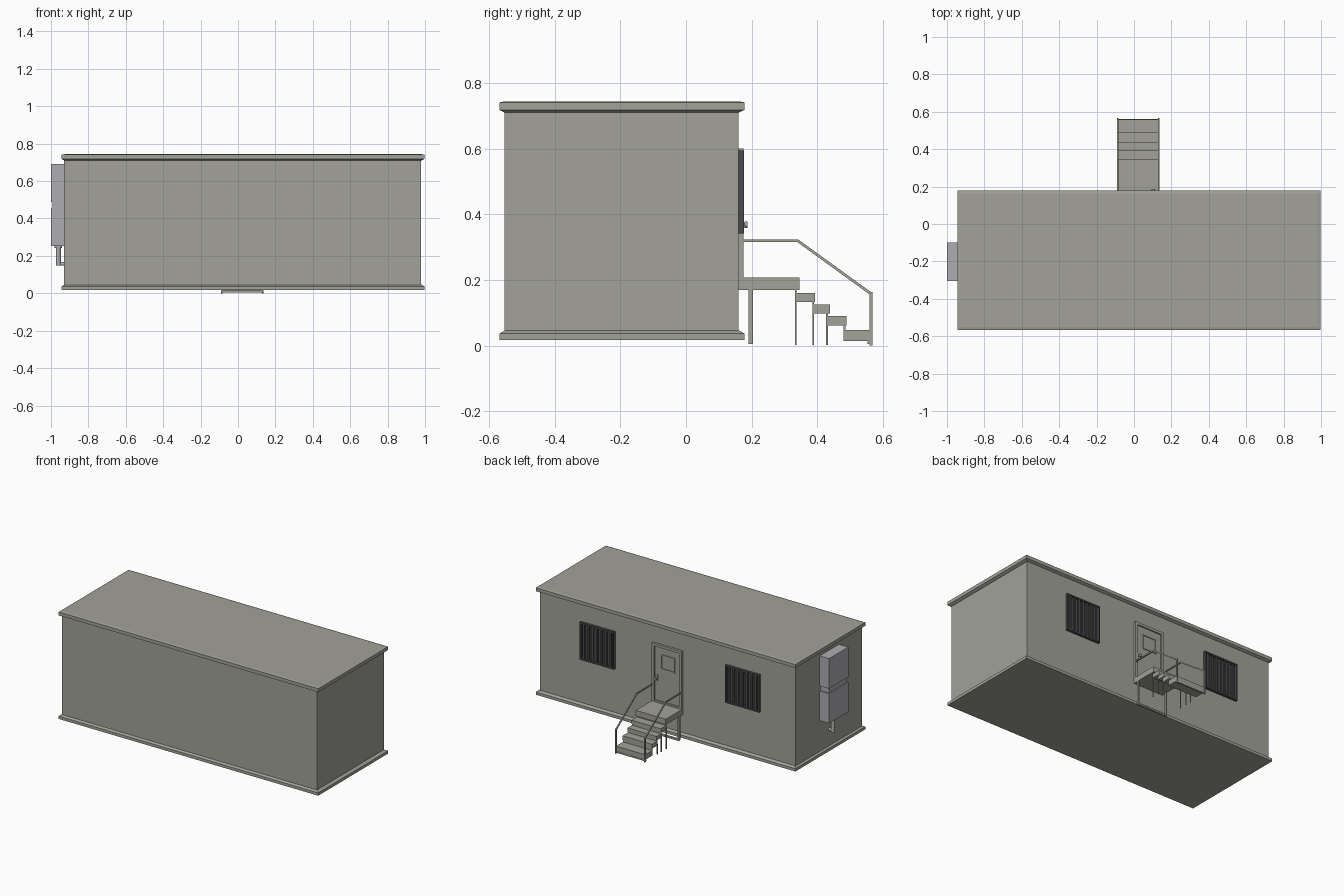
import bpy, bmesh, math
from mathutils import Vector

if "Cube" in bpy.data.objects:
    bpy.data.objects.remove(bpy.data.objects["Cube"])


def material(name, rgb):
    m = bpy.data.materials.new(name)
    m.diffuse_color = (*rgb, 1)
    m.use_nodes = True
    m.node_tree.nodes["Principled BSDF"].inputs["Base Color"].default_value = m.diffuse_color
    return m


WALL = material("warm_grey", (0.36, 0.36, 0.32))
DARK = material("dark_grey", (0.07, 0.07, 0.075))
METAL = material("cool_grey", (0.42, 0.42, 0.44))


def finish(name, bm, mat):
    bmesh.ops.recalc_face_normals(bm, faces=bm.faces)
    me = bpy.data.meshes.new(name)
    bm.to_mesh(me)
    bm.free()
    me.materials.append(mat)
    ob = bpy.data.objects.new(name, me)
    bpy.context.collection.objects.link(ob)
    return ob


def add_box(bm, x, y, z):
    vs = bmesh.ops.create_cube(bm, size=1)["verts"]
    for v in vs:
        v.co = [(a + b) / 2 + c * (b - a) for (a, b), c in zip((x, y, z), v.co)]


def box(name, x, y, z, mat=WALL):
    bm = bmesh.new()
    add_box(bm, x, y, z)
    return finish(name, bm, mat)


def slab(name, x, y, rings):
    """Stacked rectangles, each given as (inset, z)."""
    bm = bmesh.new()
    loops = []
    for d, z in rings:
        a, b, c, e = x[0] + d, x[1] - d, y[0] + d, y[1] - d
        loops.append([bm.verts.new(p) for p in ((a, c, z), (b, c, z), (b, e, z), (a, e, z))])
    for lo, hi in zip(loops, loops[1:]):
        for i in range(4):
            j = (i + 1) % 4
            bm.faces.new((lo[i], lo[j], hi[j], hi[i]))
    bm.faces.new(loops[0][::-1])
    bm.faces.new(loops[-1])
    return finish(name, bm, WALL)


def frame(name, x, y, z, w, mat=WALL):
    bm = bmesh.new()
    add_box(bm, (x[0], x[0] + w), y, z)
    add_box(bm, (x[1] - w, x[1]), y, z)
    add_box(bm, (x[0] + w, x[1] - w), y, (z[1] - w, z[1]))
    add_box(bm, (x[0] + w, x[1] - w), y, (z[0], z[0] + w))
    return finish(name, bm, mat)


def cylinder(name, p, q, r, mat=WALL, sides=12):
    p, q = Vector(p), Vector(q)
    bm = bmesh.new()
    bmesh.ops.create_cone(bm, cap_ends=True, segments=sides, radius1=r, radius2=r, depth=(q - p).length)
    rot = Vector((0, 0, 1)).rotation_difference(q - p).to_matrix().to_4x4()
    bmesh.ops.transform(bm, matrix=rot, verts=bm.verts)
    bmesh.ops.translate(bm, vec=(p + q) / 2, verts=bm.verts)
    return finish(name, bm, mat)


# Cabin shell with chamfered roof and base trims
RX, RY = (-0.943, 0.998), (-0.568, 0.178)
box("walls", (-0.93, 0.978), (-0.553, 0.16), (0.035, 0.725))
slab("base_trim", RX, RY, [(0, 0.018), (0, 0.037), (0.016, 0.046)])
slab("roof", RX, RY, [(0.016, 0.71), (0, 0.718), (0, 0.741), (0.018, 0.744)])

# Door
X0, X1 = -0.09, 0.135
frame("door_frame", (X0, X1), (0.155, 0.175), (0.2, 0.6), 0.018)
box("door_panel", (X0 + 0.018, X1 - 0.018), (0.155, 0.166), (0.2, 0.582))
frame("door_window_frame", (-0.035, 0.07), (0.16, 0.171), (0.435, 0.535), 0.007)
box("door_plate", (0.094, 0.112), (0.16, 0.169), (0.35, 0.39))
cylinder("door_knob_stem", (0.103, 0.165, 0.368), (0.103, 0.18, 0.368), 0.005)
cylinder("door_knob", (0.103, 0.178, 0.368), (0.103, 0.188, 0.368), 0.01)

# Barred windows
for side, cx in (("left", -0.542), ("right", 0.545)):
    x = (cx - 0.128, cx + 0.128)
    frame(side + "_window_frame", x, (0.155, 0.177), (0.342, 0.595), 0.01, DARK)
    box(side + "_window_pane", x, (0.155, 0.162), (0.345, 0.592), DARK)
    bm = bmesh.new()
    for i in range(7):
        bx = cx + (i - 3) * 0.033
        add_box(bm, (bx - 0.007, bx + 0.007), (0.165, 0.175), (0.347, 0.59))
    finish(side + "_window_bars", bm, DARK)

# Landing and steps
SX = (X0 + 0.003, X1 - 0.003)
box("landing", (X0, X1), (0.16, 0.345), (0.17, 0.207))
steps = [(0.332, 0.393, 0.133, 0.16), (0.385, 0.438, 0.098, 0.125),
         (0.427, 0.488, 0.061, 0.091), (0.48, 0.56, 0.014, 0.048)]
for i, (a, b, lo, hi) in enumerate(steps):
    box(f"step_{i + 1}", SX, (a, b), (lo, hi))
    top = steps[i - 1][2] if i else 0.17
    box(f"step_riser_{i + 1}", SX, (a, a + 0.005), (hi - 0.003, top + 0.002))
box("landing_foot_bar", (X0, X1), (0.19, 0.204), (0.005, 0.016))
box("stair_foot_bar", (X0, X1), (0.552, 0.562), (0.005, 0.014))

# Legs, end posts and handrails on both sides
for side, x in (("left", X0 + 0.004), ("right", X1 - 0.004)):
    def post(name, a, b, lo, hi, h=0.003):
        box(f"{side}_{name}", (x - h, x + h), (a, b), (lo, hi))
    post("landing_leg", 0.19, 0.204, 0.008, 0.175, 0.005)
    for i, (a, b, lo, hi) in enumerate(steps[:3]):
        post(f"step_leg_{i + 1}", a, a + 0.005, 0.002, lo + 0.01)
    post("end_post", 0.558, 0.568, 0.0, 0.164, 0.004)
    bm = bmesh.new()
    prof = [(0.16, 0.316), (0.338, 0.316), (0.562, 0.154),
            (0.562, 0.164), (0.341, 0.324), (0.16, 0.324)]
    f = bm.faces.new([bm.verts.new((x - 0.004, a, b)) for a, b in prof])
    ext = bmesh.ops.extrude_face_region(bm, geom=[f])["geom"]
    bmesh.ops.translate(bm, vec=(0.008, 0, 0), verts=[g for g in ext if isinstance(g, bmesh.types.BMVert)])
    finish(side + "_handrail", bm, WALL)

# Wall cabinet with waist and outlet pipe
CY = (-0.305, -0.1)
box("cabinet_upper", (-1.0, -0.93), CY, (0.487, 0.69), METAL)
box("cabinet_waist", (-0.992, -0.93), (-0.297, -0.108), (0.45, 0.487), METAL)
box("cabinet_lower", (-1.0, -0.93), CY, (0.252, 0.453), METAL)
cylinder("pipe_flange", (-0.96, -0.2, 0.242), (-0.96, -0.2, 0.254), 0.02, METAL)
cylinder("outlet_pipe", (-0.96, -0.2, 0.148), (-0.96, -0.2, 0.245), 0.013, METAL)
cylinder("pipe_elbow", (-0.965, -0.2, 0.157), (-0.925, -0.2, 0.157), 0.009, METAL)
